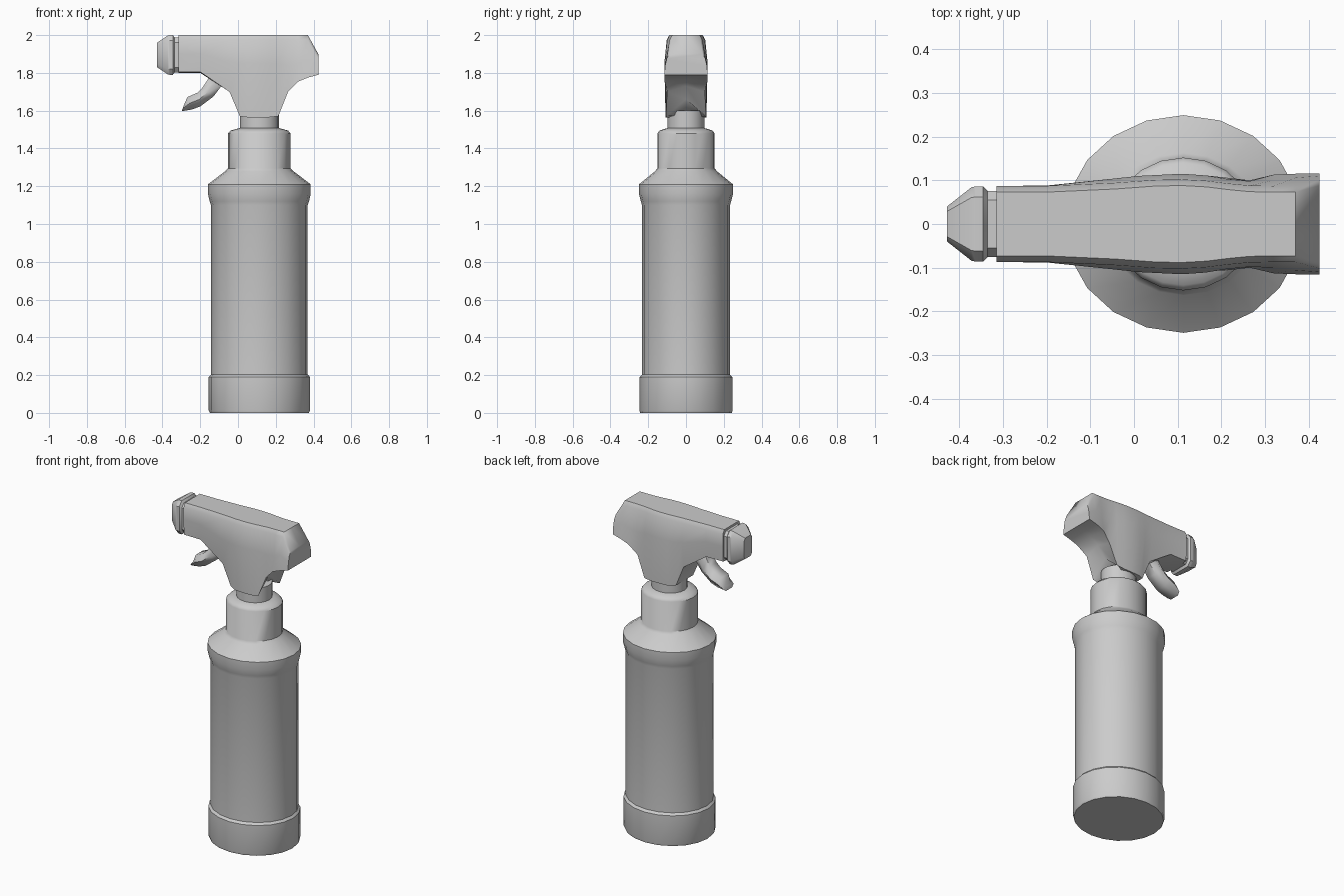
import bpy, bmesh
from math import cos, sin, pi


def loft(name, rings, angle=40):
    """Skin a list of equal-length closed rings and cap both ends."""
    bm = bmesh.new()
    vs = [[bm.verts.new(p) for p in r] for r in rings]
    n = len(vs[0])
    for a, b in zip(vs, vs[1:]):
        for i in range(n):
            j = (i + 1) % n
            bm.faces.new((a[i], a[j], b[j], b[i]))
    bm.faces.new(vs[0])
    bm.faces.new(vs[-1])
    bmesh.ops.recalc_face_normals(bm, faces=bm.faces)
    me = bpy.data.meshes.new(name)
    bm.to_mesh(me)
    bm.free()
    ob = bpy.data.objects.new(name, me)
    bpy.context.collection.objects.link(ob)
    bpy.ops.object.select_all(action='DESELECT')
    ob.select_set(True)
    bpy.context.view_layer.objects.active = ob
    bpy.ops.object.shade_smooth_by_angle(angle=angle * pi / 180)
    return ob


def oval(rx, ry, z, n=20, cx=0.113):
    return [(cx + rx * cos(2 * pi * i / n), ry * sin(2 * pi * i / n), z)
            for i in range(n)]


# bottle: 20-sided oval body with foot, shoulder and collar
profile = [(.262, .243, 0), (.268, .246, .012), (.268, .246, .19),
           (.256, .233, .203), (.256, .233, 1.10), (.263, .239, 1.12),
           (.272, .249, 1.16), (.272, .249, 1.21), (.18, .163, 1.28),
           (.165, .152, 1.295), (.165, .152, 1.48), (.152, .14, 1.495),
           (.103, .098, 1.508)]
loft("bottle", [oval(*p) for p in profile])

# neck between bottle collar and spray head
loft("neck", [oval(.103, .098, 1.49), oval(.103, .098, 1.60)])

# spray head: x, top z, top width, mid width, mid z, low width, low z, keel z
stations = [
    (-.315, 2.0, .085, .087, 1.90, .083, 1.805, 1.80),
    (-.20, 2.0, .085, .088, 1.90, .085, 1.805, 1.80),
    (-.045, 2.0, .092, .104, 1.86, .088, 1.70, 1.70),
    (.01, 2.0, .096, .110, 1.85, .085, 1.57, 1.57),
    (.05, 2.0, .099, .112, 1.85, .105, 1.565, 1.565),
    (.11, 2.0, .100, .115, 1.85, .108, 1.565, 1.565),
    (.165, 2.0, .097, .111, 1.85, .108, 1.565, 1.58),
    (.213, 2.0, .091, .103, 1.85, .106, 1.57, 1.66),
    (.265, 2.0, .086, .098, 1.84, .100, 1.70, 1.73),
    (.32, 2.0, .085, .100, 1.85, .113, 1.755, 1.765),
    (.37, 2.0, .085, .106, 1.87, .115, 1.775, 1.78),
    (.425, 1.90, .100, .110, 1.84, .115, 1.79, 1.79)]
rings = []
for x, zt, wt, wm, zm, wl, zl, zk in stations:
    half = [(wt - .012, zt), (wt + .002, zt - .025), (wm, zm), (wl, zl)]
    rings.append([(x, 0, zt)] + [(x, y, z) for y, z in half] + [(x, 0, zk)]
                 + [(x, -y, z) for y, z in reversed(half)])
loft("spray_head", rings, 50)


# nozzle: chamfered box section tapering to the tip
def box_ring(x, w, h, zc=1.895):
    a, b = w * .72, h * .72
    pts = [(w, b), (a, h), (-a, h), (-w, b), (-w, -b), (-a, -h), (a, -h), (w, -b)]
    return [(x, y, zc + z) for y, z in pts]


loft("nozzle", [box_ring(*p) for p in [
    (-.428, .040, .065), (-.372, .084, .103), (-.362, .086, .105),
    (-.345, .086, .105), (-.335, .076, .092), (-.30, .076, .092)]], 35)

# trigger: curved lever, front point, back point, half width
lever = [((-.12, 1.83), (-.04, 1.79), .045), ((-.165, 1.757), (-.085, 1.735), .050),
         ((-.188, 1.722), (-.13, 1.675), .056), ((-.215, 1.695), (-.20, 1.622), .06),
         ((-.268, 1.672), (-.245, 1.606), .058), ((-.288, 1.625), (-.298, 1.597), .05)]
rings = []
for (fx, fz), (bx, bz), w in lever:
    mx, mz = (fx + bx) / 2, (fz + bz) / 2
    v = w * .6
    rings.append([(fx, -v, fz), (fx, v, fz), (mx, w, mz),
                  (bx, v, bz), (bx, -v, bz), (mx, -w, mz)])
loft("trigger", rings, 60)
